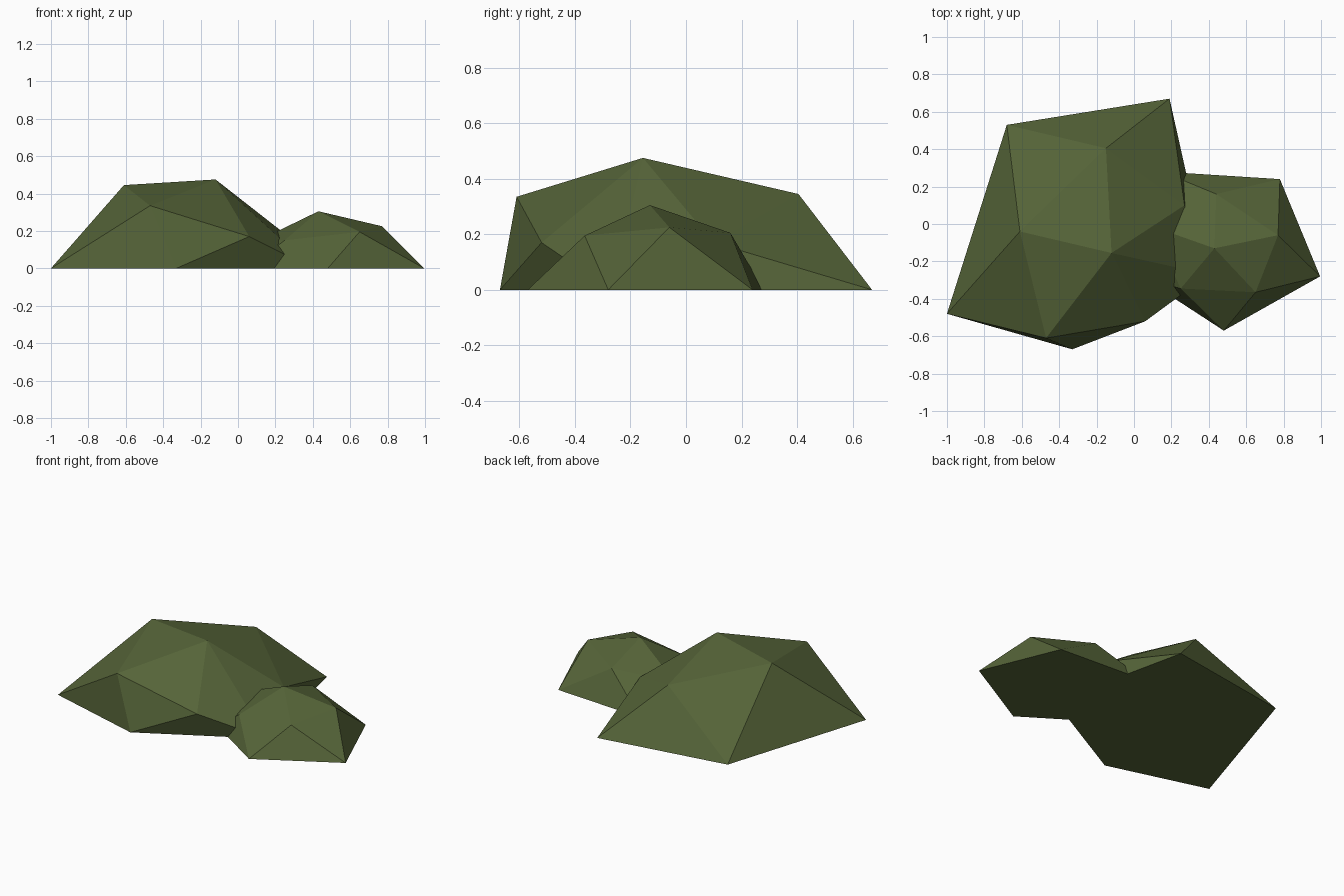
import bpy, bmesh

if "Cube" in bpy.data.objects:
    bpy.data.objects.remove(bpy.data.objects["Cube"])

# One mossy green for both rocks
green = bpy.data.materials.new("moss green")
green.diffuse_color = (0.092, 0.128, 0.04, 1)
green.use_nodes = True
green.node_tree.nodes["Principled BSDF"].inputs["Base Color"].default_value = green.diffuse_color


def rock(name, ground, crown):
    """Faceted boulder: convex hull over ground points and crown points."""
    bm = bmesh.new()
    for x, y in ground:
        bm.verts.new((x, y, 0))
    for p in crown:
        bm.verts.new(p)
    bmesh.ops.convex_hull(bm, input=bm.verts[:])
    bmesh.ops.recalc_face_normals(bm, faces=bm.faces[:])
    mesh = bpy.data.meshes.new(name)
    bm.to_mesh(mesh)
    bm.free()
    mesh.materials.append(green)
    obj = bpy.data.objects.new(name, mesh)
    bpy.context.collection.objects.link(obj)
    return obj


# Large boulder on the left
rock("large_rock",
     [(-1, -0.48), (-0.68, 0.53), (0.19, 0.67), (0.40, -0.27), (-0.33, -0.67)],
     [(-0.61, -0.04, 0.445), (-0.12, -0.155, 0.475), (-0.15, 0.405, 0.345),
      (-0.47, -0.61, 0.335), (0.06, -0.52, 0.17), (0.27, 0.10, 0.17)])

# Small boulder on the right, its left side sunk into the large one
rock("small_rock",
     [(0.995, -0.28), (0.48, -0.57), (0.78, 0.24), (0.15, 0.28), (0.05, -0.29)],
     [(0.43, -0.13, 0.305), (0.77, -0.06, 0.225), (0.65, -0.365, 0.195),
      (0.44, 0.16, 0.205), (0.25, -0.345, 0.15), (0.09, -0.01, 0.14)])
